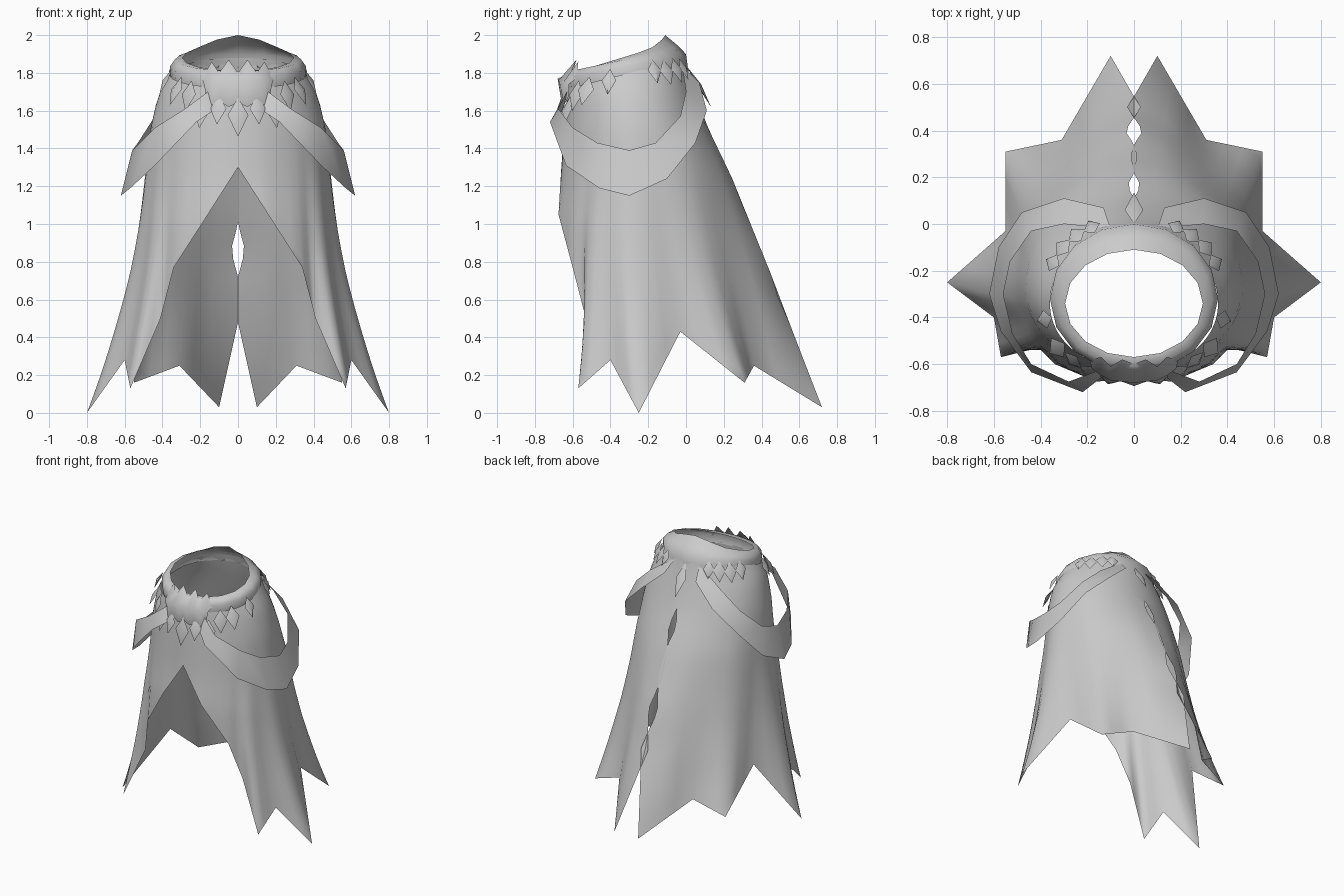
import bpy, math
from mathutils import Vector

cube = bpy.data.objects.get("Cube")
if cube:
    bpy.data.objects.remove(cube, do_unlink=True)

cloth = bpy.data.materials.new("grey cloth")
cloth.use_nodes = True
GREY = (0.6, 0.6, 0.6, 1)
cloth.diffuse_color = GREY
cloth.node_tree.nodes["Principled BSDF"].inputs["Base Color"].default_value = GREY


def make(name, verts, faces, mirror=True, angle=40):
    """Mesh object, optionally mirrored across x, smooth with sharp creases."""
    mesh = bpy.data.meshes.new(name)
    mesh.from_pydata([tuple(v) for v in verts], [], faces)
    mesh.materials.append(cloth)
    ob = bpy.data.objects.new(name, mesh)
    bpy.context.collection.objects.link(ob)
    if mirror:
        ob.modifiers.new("mirror", "MIRROR")
    bpy.ops.object.select_all(action="DESELECT")
    ob.select_set(True)
    bpy.context.view_layer.objects.active = ob
    bpy.ops.object.shade_smooth_by_angle(angle=math.radians(angle))
    return ob


def sheet(name, cols, angle=40):
    """Quad sheet through columns of equal length, mirrored."""
    n = len(cols[0])
    faces = [(i * n + j, i * n + j + 1, i * n + n + j + 1, i * n + n + j)
             for i in range(len(cols) - 1) for j in range(n - 1)]
    return make(name, [p for c in cols for p in c], faces, angle=angle)


def table(rows, key):
    """Piecewise linear lookup on the first entry of rows in falling order."""
    for a, b in zip(rows, rows[1:]):
        if key >= b[0]:
            t = min(1, (a[0] - key) / (a[0] - b[0]))
            return [p + (q - p) * t for p, q in zip(a[1:], b[1:])]
    return list(rows[-1][1:])


def around(a, rx, front, back, shape=0):
    """Point of an oval section; angle 0 is the front, pi the back.
    shape makes the front boxier and the back more pointed."""
    c = math.cos(a)
    power = 1 - .4 * shape if c > 0 else 1 + .8 * shape
    y = math.copysign(abs(c) ** power, c)
    return rx * math.sin(a), (front + back) / 2 - (back - front) / 2 * y


# Cloak: height, half width, front y, back y, section shape
BODY = [(1.9, .32, -.6, -.01, 0), (1.82, .345, -.61, .01, 0), (1.72, .405, -.625, .04, 0),
        (1.62, .437, -.635, .075, 0), (1.5, .462, -.645, .12, .05), (1.25, .482, -.66, .24, .3),
        (1.0, .495, -.685, .34, .55), (.75, .51, -.68, .44, .8), (.4, .54, -.66, .57, 1),
        (0, .57, -.66, .72, 1)]
# Hem corner for each column: angle, then position
HEM = [(0, 0, -.66, 1.3), (20, .16, -.675, 1.05), (40, .34, -.6, .77), (50, .41, -.53, .5),
       (60, .57, -.57, .13), (69, .6, -.4, .28), (79, .8, -.25, 0),
       (97, .55, -.03, .43), (122, .55, .31, .16), (146, .31, .36, .25),
       (180, .1, .72, .03)]
# Wavering edge of the back seam: height, x
SEAM = [(1.9, 0), (1.52, 0), (1.41, .03), (1.3, 0), (1.13, -.015), (1.0, 0),
        (.86, .038), (.72, 0), (.6, -.03), (.48, 0), (.03, .1)]
ROWS, SPLIT = 26, 3


def cloak_column(deg, hx, hy, hz, seam=False):
    a = math.radians(deg)
    top = 1.8 - .08 * math.cos(a)
    ex, ey = around(a, *table(BODY, hz))
    col = []
    for j in range(ROWS + 1):
        s = j / ROWS
        z = top + (hz - top) * s
        x, y = around(a, *table(BODY, z))
        x, y = x + (hx - ex) * s ** 2.3, y + (hy - ey) * s ** 2.3
        col.append((table(SEAM, z)[0] if seam else x, y, z))
    return col


columns = []
for a, b in zip(HEM, HEM[1:]):
    for k in range(SPLIT):
        columns.append(cloak_column(*[p + (q - p) * k / SPLIT for p, q in zip(a, b)]))
columns.append(cloak_column(*HEM[-1], seam=True))
sheet("cloak", columns, 80)

# Collar: half width, front y, back y, front z, back z, back peak
COLLAR = [(.295, -.57, -.11, 1.81, 1.95, .05), (.335, -.61, -.05, 1.81, 1.93, .02),
          (.36, -.64, 0, 1.77, 1.9, 0), (.355, -.63, .01, 1.71, 1.83, 0)]
collar = []
for i in range(9):
    a = math.pi * i / 8
    c = math.cos(a)
    collar.append([(*around(a, rx, f, b), (zf + zb) / 2 - (zb - zf) / 2 * c + peak * max(0, -c) ** 6)
                   for rx, f, b, zf, zb, peak in COLLAR])
sheet("collar", collar, 60)

# Arm drapes: upper edge and lower edge, front to back
UPPER = [(.16, -.63, 1.7), (.28, -.675, 1.61), (.44, -.6, 1.51), (.52, -.47, 1.43), (.56, -.3, 1.39),
         (.53, -.16, 1.43), (.44, -.03, 1.57), (.3, 0, 1.7), (.1, -.02, 1.84)]
LOWER = [(.13, -.65, 1.6), (.22, -.72, 1.54), (.44, -.635, 1.31), (.57, -.46, 1.19), (.62, -.3, 1.15),
         (.58, -.1, 1.24), (.48, .05, 1.43), (.3, .11, 1.6), (.13, .07, 1.75)]
sheet("arm_drape", list(zip(UPPER, LOWER)), 60)

# Gathered front knot with a pointed upper edge
KNOT_TOP = [(0, -.6, 1.8), (.05, -.58, 1.87), (.1, -.61, 1.8), (.14, -.57, 1.86), (.19, -.58, 1.77)]
KNOT_MID = [(0, -.68, 1.77), (.05, -.675, 1.76), (.1, -.67, 1.75), (.14, -.65, 1.75), (.18, -.62, 1.74)]
KNOT_LOW = [(0, -.65, 1.64), (.05, -.655, 1.62), (.1, -.65, 1.65), (.14, -.645, 1.63), (.17, -.62, 1.68)]
sheet("front_knot", list(zip(KNOT_TOP, KNOT_MID, KNOT_LOW)), 80)


def leaf(name, top, out, length, width, lean, mirror=True):
    """Faceted kite-shaped leaf hanging from top and leaning outward."""
    top, out = Vector(top), Vector(out).normalized()
    side = Vector((-out.y, out.x, 0))
    down = (Vector((0, 0, -1)) + out * lean).normalized()
    mid = top + down * length * .45
    verts = [top, mid + side * width / 2, top + down * length, mid - side * width / 2,
             mid + out * .02, mid - out * .005]
    faces = [(i, (i + 1) % 4, 4) for i in range(4)] + [((i + 1) % 4, i, 5) for i in range(4)]
    make(name, verts, faces, mirror, 50)


# Leaf fringe round the collar: angle, top height, length, width
FRINGE = [(16, 1.68, .16, .09), (30, 1.68, .18, .1), (43, 1.76, .17, .1), (56, 1.78, .17, .1),
          (77, 1.82, .15, .08), (117, 1.87, .14, .08), (129, 1.87, .15, .09), (141, 1.88, .15, .09),
          (152, 1.88, .13, .08)]
for n, (deg, z, length, width) in enumerate(FRINGE):
    a = math.radians(deg)
    x, y = around(a, .36, -.655, 0)
    leaf(f"collar_leaf_{n + 1}", (x, y, z), (math.sin(a), -math.cos(a), 0), length, width, .5 if deg > 50 else .3)
leaf("front_leaf", (0, -.66, 1.67), (0, -1, 0), .21, .11, .15, False)
leaf("back_leaf", (0, 0, 1.84), (0, 1, 0), .26, .08, .6, False)
